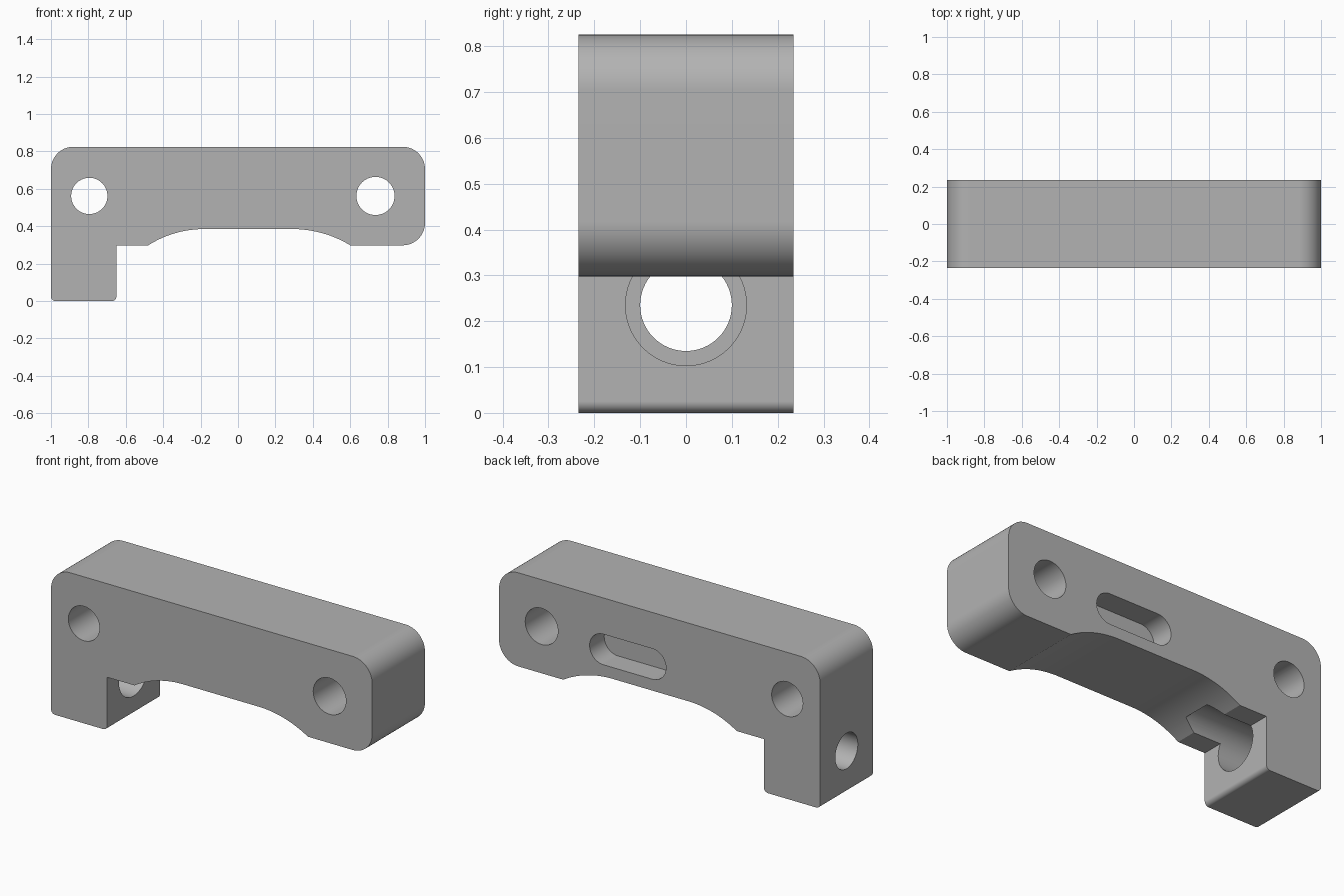
import bpy, bmesh
from math import pi, cos, sin, asin

cube = bpy.data.objects.get("Cube")
if cube:
    bpy.data.objects.remove(cube, do_unlink=True)

HALF = 0.235          # half of the depth along y
TOP, UNDER = 0.825, 0.298
LEG_X = -0.65

# One grey material
grey = bpy.data.materials.new("plain grey")
grey.use_nodes = True
colour = (0.45, 0.45, 0.45, 1)
grey.diffuse_color = colour
grey.node_tree.nodes["Principled BSDF"].inputs["Base Color"].default_value = colour


def arc(cx, cz, r, start, end, steps=14):
    """Points on an arc in the xz plane."""
    angles = [start + (end - start) * i / steps for i in range(steps + 1)]
    return [(cx + r * cos(a), cz + r * sin(a)) for a in angles]


def prism(name, outline, y0, y1):
    """Extrude an xz outline from y0 to y1."""
    bm = bmesh.new()
    face = bm.faces.new([bm.verts.new((x, y0, z)) for x, z in outline])
    side = bmesh.ops.extrude_face_region(bm, geom=[face])["geom"]
    moved = [v for v in side if isinstance(v, bmesh.types.BMVert)]
    bmesh.ops.translate(bm, verts=moved, vec=(0, y1 - y0, 0))
    bmesh.ops.recalc_face_normals(bm, faces=bm.faces)
    mesh = bpy.data.meshes.new(name)
    bm.to_mesh(mesh)
    bm.free()
    mesh.materials.append(grey)
    obj = bpy.data.objects.new(name, mesh)
    bpy.context.collection.objects.link(obj)
    return obj


def relief(flat_x, edge_x, steps=20):
    """Arc level with the raised underside at flat_x, ending at edge_x."""
    dx, dz = edge_x - flat_x, RAISED - UNDER
    r = (dx * dx + dz * dz) / (2 * dz)
    sweep = asin(dx / r)
    return arc(flat_x, RAISED - r, r, pi / 2, pi / 2 - sweep, steps)


# Bracket outline: rounded bar, relieved underside and a leg at one end
RAISED, ROUND, SMALL = 0.385, 0.12, 0.025
outline = arc(1 - ROUND, TOP - ROUND, ROUND, 0, pi / 2)
outline += arc(ROUND - 1, TOP - ROUND, ROUND, pi / 2, pi)
outline += arc(SMALL - 1, SMALL, SMALL, pi, 1.5 * pi, 6)
outline += arc(LEG_X - SMALL, SMALL, SMALL, -pi / 2, 0, 6)
outline += [(LEG_X, UNDER)]
outline += relief(-0.18, -0.48)[::-1]
outline += relief(0.29, 0.60)
outline += arc(1 - ROUND, UNDER + ROUND, ROUND, -pi / 2, 0)
bracket = prism("bracket_body", outline, -HALF, HALF)


def cut(cutter):
    cutter.hide_render = True
    mod = bracket.modifiers.new("cut", "BOOLEAN")
    mod.operation, mod.solver, mod.object = "DIFFERENCE", "EXACT", cutter
    bpy.context.view_layer.objects.active = bracket
    bpy.ops.object.modifier_apply(modifier=mod.name)
    bpy.data.objects.remove(cutter, do_unlink=True)


def rod_along_x(name, x0, x1, z, r):
    bpy.ops.mesh.primitive_cylinder_add(
        vertices=64, radius=r, depth=x1 - x0,
        location=((x0 + x1) / 2, 0, z), rotation=(0, pi / 2, 0))
    rod = bpy.context.object
    rod.name = name
    rod.data.materials.append(grey)
    return rod


# Two mounting holes through the depth
for x, r in ((-0.795, 0.097), (0.735, 0.102)):
    cut(prism("mounting_hole", arc(x, 0.562, r, 0, 2 * pi, 56)[:-1], -0.4, 0.4))

# Blind slot in the back
slot_r, slot_z = 0.086, 0.535
slot = arc(0.35, slot_z, slot_r, -pi / 2, pi / 2, 24)
slot += arc(0.046, slot_z, slot_r, pi / 2, 1.5 * pi, 24)
cut(prism("back_slot", slot, HALF - 0.13, 0.4))

# Stepped bore through the leg, its wide part grooving the underside
cut(rod_along_x("wide_bore", -0.85, -0.40, 0.235, 0.132))
cut(rod_along_x("narrow_bore", -1.1, -0.80, 0.235, 0.10))

# Smooth curves, crisp edges
bpy.ops.object.select_all(action="DESELECT")
bracket.select_set(True)
bpy.context.view_layer.objects.active = bracket
bpy.ops.object.shade_smooth_by_angle(angle=0.35)
weighted = bracket.modifiers.new("even_shading", "WEIGHTED_NORMAL")
weighted.keep_sharp = True
